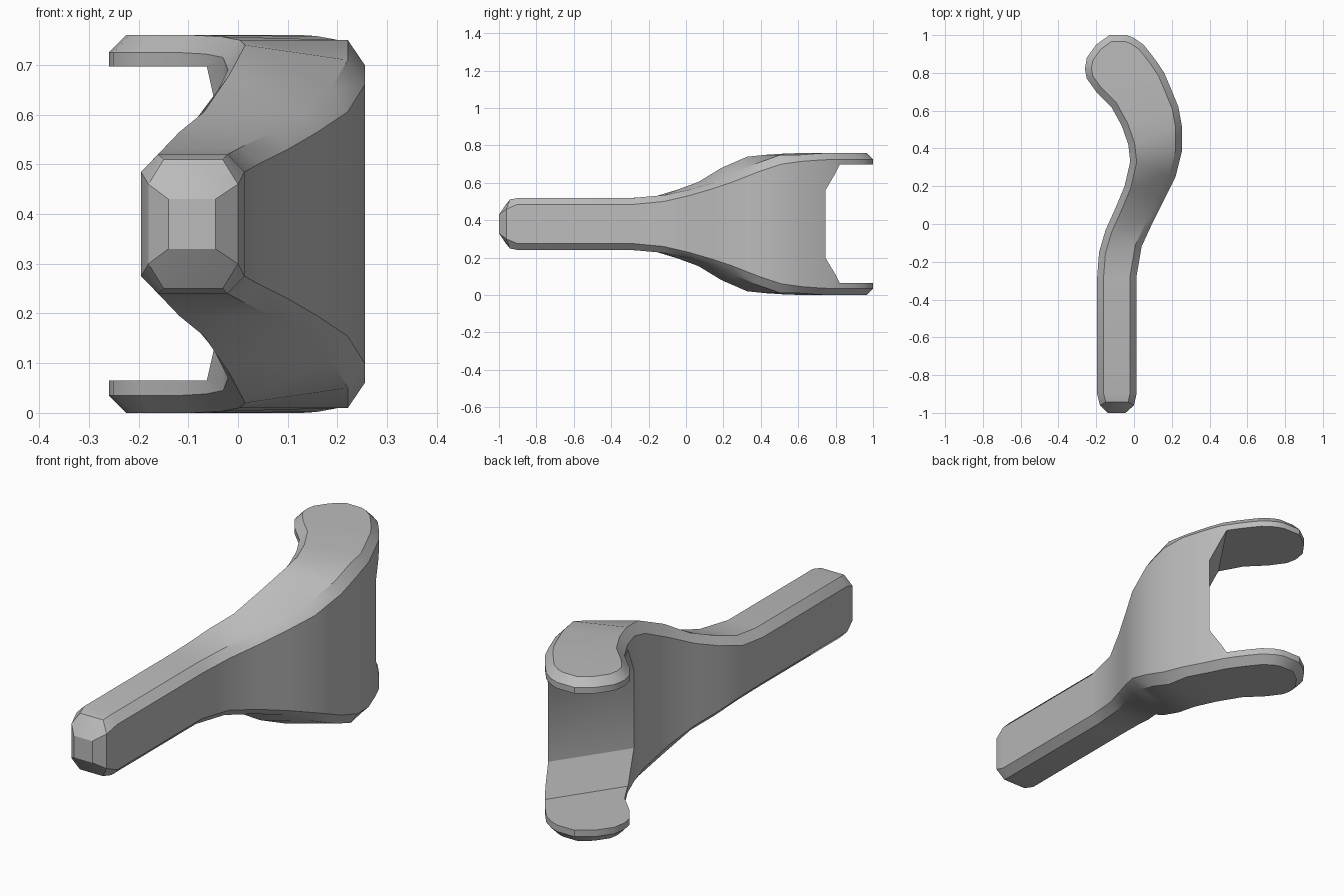
import bpy
import bmesh
from mathutils import Vector

if "Cube" in bpy.data.objects:
    bpy.data.objects.remove(bpy.data.objects["Cube"], do_unlink=True)

MID = 0.38      # height of the horizontal symmetry plane
INSET = 0.034   # width of the edge bevel in plan

# Plan outline from handle end to fork tip: x, y, half height of the side wall
LEFT = [(-.14, -1, .05), (-.18, -.96, .08), (-.195, -.9, .105), (-.195, -.28, .105),
        (-.185, -.15, .115), (-.15, -.03, .15), (-.1, .08, .19), (-.05, .2, .25),
        (-.02, .33, .31), (-.03, .42, .335), (-.065, .52, .342), (-.12, .62, .345),
        (-.2, .7, .345), (-.25, .77, .345), (-.26, .82, .345), (-.25, .88, .345),
        (-.2, .95, .345), (-.13, 1, .345)]
RIGHT = [(-.045, -1, .05), (0, -.96, .08), (.013, -.9, .105), (.013, -.28, .105),
         (.04, -.12, .12), (.1, .01, .15), (.16, .13, .185), (.22, .25, .225),
         (.255, .39, .28), (.255, .51, .32), (.235, .62, .335), (.19, .73, .343),
         (.16, .8, .345), (.12, .86, .345), (.09, .9, .345), (.05, .95, .345),
         (0, .985, .345), (-.04, 1, .345)]


def make_object(name, bm):
    bmesh.ops.recalc_face_normals(bm, faces=bm.faces)
    mesh = bpy.data.meshes.new(name)
    bm.to_mesh(mesh)
    bm.free()
    obj = bpy.data.objects.new(name, mesh)
    bpy.context.collection.objects.link(obj)
    return obj


def inset_outline(points, distance):
    """Offset a counter-clockwise plan outline inwards with mitred corners."""
    result = []
    for i, point in enumerate(points):
        before = (point - points[i - 1]).normalized()
        after = (points[(i + 1) % len(points)] - point).normalized()
        n1 = Vector((-before.y, before.x))
        n2 = Vector((-after.y, after.x))
        result.append(point + (n1 + n2) * distance / (1 + n1.dot(n2)))
    return result


def bevel_drop(half):
    return 0.05 if half < 0.1 or 0.2 < half < 0.33 else 0.035


def build_body():
    loop = RIGHT + LEFT[::-1]
    outer = [Vector((x, y)) for x, y, half in loop]
    inner = inset_outline(outer, INSET)
    wall = [half for x, y, half in loop]
    crown = [half + bevel_drop(half) for half in wall]
    bm = bmesh.new()

    def ring(plan, heights, sign):
        return [bm.verts.new((p.x, p.y, MID + sign * h)) for p, h in zip(plan, heights)]

    rings = [ring(inner, crown, 1), ring(outer, wall, 1),
             ring(outer, wall, -1), ring(inner, crown, -1)]
    count = len(loop)
    # Bevels and side walls
    for upper, lower in zip(rings, rings[1:]):
        for i in range(count):
            j = (i + 1) % count
            bm.faces.new((upper[i], upper[j], lower[j], lower[i]))
    # Top and bottom surfaces, bridged from side to side
    for cap in (rings[0], rings[-1]):
        for i in range(count // 2 - 1):
            bm.faces.new((cap[i], cap[i + 1], cap[-2 - i], cap[-1 - i]))
    return make_object("slingshot_frame", bm)


def build_notch_cutter():
    """Slot between the two prongs, swept across the curved wall."""
    base = Vector((-.03, .43, 0))
    across = Vector((.21, .31, 0))
    along = Vector((-.035, .08, 0))
    profile = [(10, .065), (1, .065), (0, .2), (0, .56), (1, .697), (10, .697)]
    bm = bmesh.new()
    ends = []
    for t in (-1.2, 2.2):
        ends.append([bm.verts.new(base + across * t + along * s + Vector((0, 0, z)))
                     for s, z in profile])
        bm.faces.new(ends[-1])
    for i in range(len(profile)):
        j = (i + 1) % len(profile)
        bm.faces.new((ends[0][i], ends[0][j], ends[1][j], ends[1][i]))
    cutter = make_object("prong_gap_cutter", bm)
    cutter.hide_render = True
    return cutter


# Single grey material
grey = bpy.data.materials.new("plain_grey")
grey.use_nodes = True
colour = (0.5, 0.5, 0.5, 1)
grey.diffuse_color = colour
grey.node_tree.nodes["Principled BSDF"].inputs["Base Color"].default_value = colour

# Body with the gap between the prongs cut out
frame = build_body()
frame.data.materials.append(grey)
cutter = build_notch_cutter()
cut = frame.modifiers.new("prong_gap", 'BOOLEAN')
cut.operation = 'DIFFERENCE'
cut.solver = 'EXACT'
cut.object = cutter

bpy.ops.object.select_all(action='DESELECT')
bpy.context.view_layer.objects.active = frame
frame.select_set(True)
bpy.ops.object.modifier_apply(modifier=cut.name)
bpy.data.objects.remove(cutter, do_unlink=True)
bpy.ops.object.shade_smooth_by_angle(angle=0.5)
